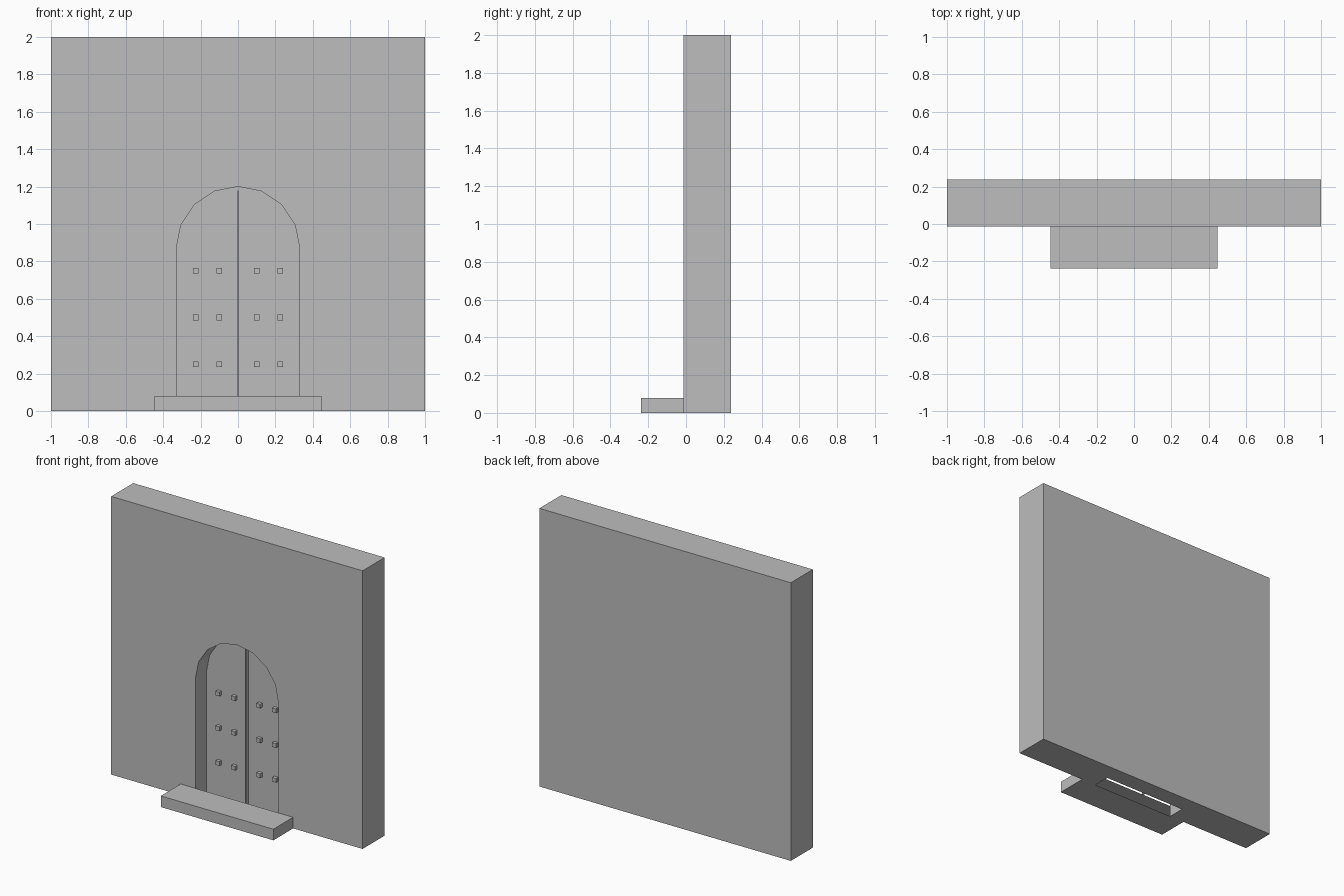
import bpy, bmesh, math

if "Cube" in bpy.data.objects:
    bpy.data.objects.remove(bpy.data.objects["Cube"])

FRONT, BACK = -0.0125, 0.2375      # wall faces
DOOR_Y = 0.1125                    # recessed door plane
HALF_W, SPRING = 0.33, 0.87        # arch half width and springing height

stone = bpy.data.materials.new("grey_stone")
stone.diffuse_color = (0.51, 0.51, 0.51, 1)
stone.use_nodes = True
stone.node_tree.nodes["Principled BSDF"].inputs["Base Color"].default_value = stone.diffuse_color


def add_object(name, bm):
    bmesh.ops.recalc_face_normals(bm, faces=bm.faces)
    mesh = bpy.data.meshes.new(name)
    bm.to_mesh(mesh)
    bm.free()
    mesh.materials.append(stone)
    ob = bpy.data.objects.new(name, mesh)
    bpy.context.collection.objects.link(ob)
    return ob


def prism(name, profile, y0, y1, open_back=False):
    """Extrude an x-z profile from y0 to y1."""
    bm = bmesh.new()
    a = [bm.verts.new((x, y0, z)) for x, z in profile]
    b = [bm.verts.new((x, y1, z)) for x, z in profile]
    bm.faces.new(a)
    if not open_back:
        bm.faces.new(b[::-1])
    n = len(a)
    for i in range(n):
        j = (i + 1) % n
        bm.faces.new((a[i], b[i], b[j], a[j]))
    return add_object(name, bm)


def rect(x0, x1, z0, z1):
    return [(x0, z0), (x1, z0), (x1, z1), (x0, z1)]


# Wall with an arched recess that is open at the bottom
wall = prism("wall", rect(-1, 1, 0, 2), FRONT, BACK)
arch = [(HALF_W * math.cos(math.pi * i / 8), SPRING + HALF_W * math.sin(math.pi * i / 8))
        for i in range(9)]
cutter = prism("arch_cutter", [(-HALF_W, -0.1), (HALF_W, -0.1)] + arch, FRONT - 0.1, DOOR_Y)
cutter.hide_render = True
mod = wall.modifiers.new("arch", "BOOLEAN")
mod.operation = "DIFFERENCE"
mod.solver = "EXACT"
mod.object = cutter
bpy.context.view_layer.objects.active = wall
bpy.ops.object.modifier_apply(modifier=mod.name)
bpy.data.objects.remove(cutter)

# Doorstep, open where it meets the wall
prism("doorstep", rect(-0.4475, 0.4475, 0, 0.08), -0.2375, FRONT, open_back=True)

# Strip where the two door leaves meet
prism("door_strip", rect(-0.004, 0.004, 0, 1.18), DOOR_Y - 0.025, DOOR_Y)

# Square door studs
for x in (-0.225, -0.1, 0.1, 0.225):
    for z in (0.25, 0.5, 0.75):
        prism("door_stud", rect(x - 0.015, x + 0.015, z - 0.015, z + 0.015),
              DOOR_Y - 0.025, DOOR_Y)
